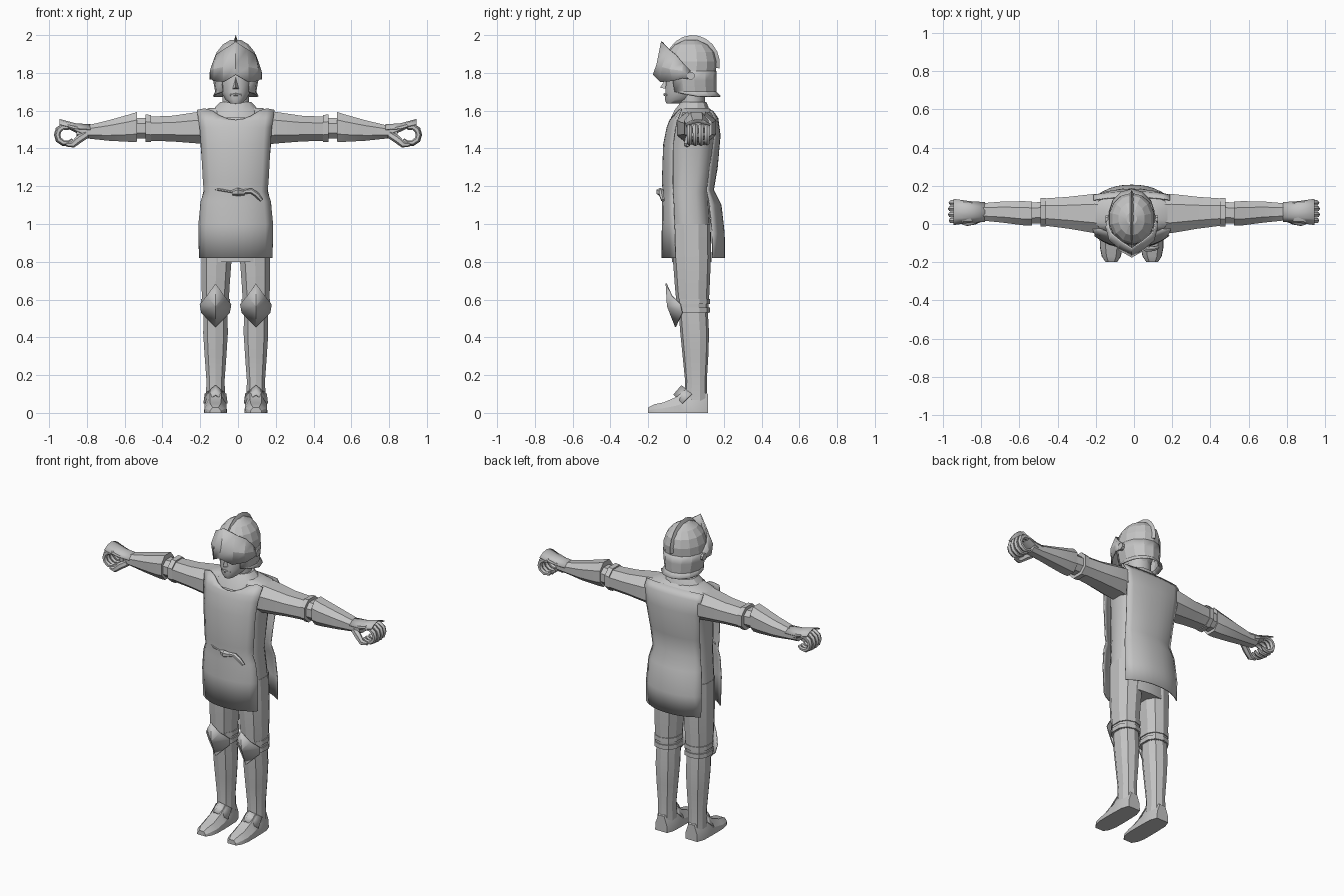
import bpy, bmesh, math
from mathutils import Vector

CX = -0.012  # body centre line
steel = bpy.data.materials.new("steel_grey")
steel.diffuse_color = (0.55, 0.55, 0.55, 1)


def make(name, verts, faces, thick=0, smooth=25):
    me = bpy.data.meshes.new(name)
    me.from_pydata([tuple(v) for v in verts], [], faces)
    bm = bmesh.new()
    bm.from_mesh(me)
    bmesh.ops.recalc_face_normals(bm, faces=bm.faces)
    bm.to_mesh(me)
    bm.free()
    me.materials.append(steel)
    ob = bpy.data.objects.new(name, me)
    bpy.context.collection.objects.link(ob)
    if thick:
        mod = ob.modifiers.new("thickness", 'SOLIDIFY')
        mod.thickness = thick
        mod.offset = 0
    bpy.ops.object.select_all(action='DESELECT')
    ob.select_set(True)
    bpy.context.view_layer.objects.active = ob
    bpy.ops.object.shade_smooth_by_angle(angle=math.radians(smooth))
    return ob


def loft(name, rings, closed=True, thick=0, smooth=25):
    n = len(rings[0])
    faces = []
    for r in range(len(rings) - 1):
        for i in range(n if closed else n - 1):
            j = (i + 1) % n
            faces.append((r*n + i, r*n + j, (r+1)*n + j, (r+1)*n + i))
    if closed and not thick:
        faces += [tuple(range(n)), tuple(range((len(rings)-1)*n, len(rings)*n))]
    return make(name, [p for r in rings for p in r], faces, thick, smooth)


def circle(n, p=1.0, turn=0.5):
    out = []
    for i in range(n):
        a = 2*math.pi*(i + turn)/n
        c, s = math.cos(a), math.sin(a)
        out.append((math.copysign(abs(c)**p, c), math.copysign(abs(s)**p, s)))
    return out


def level(x, hw, y0, y1, z, n=10, p=0.85):
    """horizontal ring between y0 and y1"""
    return [(x + hw*c, (y0+y1)/2 + (y1-y0)/2*s, z) for c, s in circle(n, p)]


def upright(x, y0, y1, z0, z1, n=8, p=0.85):
    """ring across an arm"""
    return [(x, (y0+y1)/2 + (y1-y0)/2*c, (z0+z1)/2 + (z1-z0)/2*s) for c, s in circle(n, p)]


def tube(name, pts, radii, n=6):
    pts = [Vector(p) for p in pts]
    rings = []
    for i, p in enumerate(pts):
        d = (pts[min(i+1, len(pts)-1)] - pts[max(i-1, 0)]).normalized()
        u = Vector((0, 1, 0))
        v = d.cross(u).normalized()
        rings.append([p + radii[i]*(c*u + s*v) for c, s in circle(n)])
    return loft(name, rings, smooth=50)


# torso and neck
loft("torso", [level(CX, hw, a, b, z, 14, 0.7) for z, hw, a, b in (
    (0.80, .165, -.075, .135), (1.0, .18, -.08, .13), (1.17, .163, -.09, .12),
    (1.4, .175, -.09, .15), (1.53, .195, -.07, .16), (1.59, .205, -.045, .15),
    (1.615, .14, -.025, .12))], smooth=35)
loft("collar", [level(CX, hw, a, b, z, 12, 0.9) for z, hw, a, b in (
    (1.56, .135, -.085, .14), (1.60, .13, -.065, .13), (1.645, .085, -.03, .11))])
loft("neck", [level(CX, .075, -.035, .10, z, 10, 1) for z in (1.6, 1.74)], smooth=40)

# tabard sheets: z, half width, middle y, edge y
FRONT = ((.82, .193, -.127, -.055), (1.0, .196, -.125, -.06), (1.12, .184, -.124, -.065),
         (1.17, .167, -.12, -.068), (1.22, .172, -.125, -.07), (1.42, .183, -.118, -.068),
         (1.51, .19, -.10, -.055), (1.545, .196, -.087, -.047))
BACK = ((.82, .193, .203, .14), (.95, .196, .202, .138), (1.1, .187, .185, .125),
        (1.18, .168, .145, .11), (1.3, .175, .165, .125), (1.47, .19, .18, .15),
        (1.56, .2, .168, .15), (1.6, .2, .14, .125))
COLS = [i/5 for i in range(-5, 6)]


def sheet(name, rows, neckline):
    grid = [[(CX + hw*t, m + (e-m)*abs(t)**2.4, z) for t in COLS] for z, hw, m, e in rows]
    if neckline:  # raise the shoulder corners around the neck dip
        grid.append([(CX + .205*t, -.085 + .06*min(1, abs(t)*1.4)**2,
                      1.55 + .065*min(1, abs(t)*1.45)**2 - .012*max(0, abs(t)-.7)/.3)
                     for t in COLS])
    loft(name, grid, closed=False, thick=.006, smooth=40)


sheet("tabard_front", FRONT, True)
sheet("tabard_back", BACK, False)

# belt knot and hanging ends
tube("belt_knot", [(-.03, -.125, 1.165), (0, -.137, 1.17), (.035, -.125, 1.165)], [.014, .022, .014])
tube("belt_end", [(.02, -.128, 1.17), (.07, -.132, 1.175), (.10, -.13, 1.155), (.125, -.122, 1.125)],
     [.012, .014, .014, .01])
tube("belt_band", [(-.15, -.085, 1.19), (-.09, -.118, 1.18), (-.03, -.123, 1.17)], [.006]*3)

# head
loft("head", [level(CX, hw, a, b, z, 12, 1) for z, hw, a, b in (
    (1.637, .03, -.105, -.03), (1.66, .058, -.115, .05), (1.70, .08, -.112, .10),
    (1.76, .09, -.11, .12), (1.84, .09, -.10, .13))], smooth=50)
make("nose", [(CX, -.105, 1.775), (CX-.018, -.105, 1.715), (CX+.018, -.105, 1.715), (CX, -.137, 1.722)],
     [(0, 1, 3), (0, 3, 2), (1, 2, 3)])
tube("mouth", [(CX-.03, -.10, 1.683), (CX, -.113, 1.685), (CX+.03, -.10, 1.683)], [.005, .008, .005])

# helmet dome, open at the face
loft("helmet_dome", [level(CX, hw, a, b, z, 14, 1) for z, hw, a, b in (
    (1.80, .122, -.105, .158), (1.86, .12, -.108, .163), (1.91, .103, -.095, .15),
    (1.95, .07, -.06, .115), (1.975, .028, -.005, .06))], smooth=12)
arc = [math.radians(a) for a in range(-50, 231, 28)]
arc = [a for a in arc]
loft("helmet_neck_guard", [[(CX + hw*math.cos(a), cy + ry*math.sin(a),
                             z + dz*max(0, -math.sin(a))) for a in arc] for z, hw, cy, ry, dz in (
    (1.675, .118, .05, .132, .03), (1.70, .106, .035, .122, 0), (1.76, .116, .03, .128, 0),
    (1.81, .122, .027, .131, 0))], closed=False, thick=.008, smooth=15)

# helmet crest along the middle
rim, root = [], []
for i in range(11):
    a = math.radians(-8 + 170*i/10)
    rim.append((.035 + .145*math.cos(a), 1.845 + .155*math.sin(a)))
    root.append((.03 + .12*math.cos(a), 1.845 + .11*math.sin(a)))
loft("helmet_crest", [[(CX-.016, *q), (CX, *p), (CX+.016, *q)] for p, q in zip(rim, root)], smooth=15)

# pointed visor: side, then lower, ridge and upper points as (y, z)
VISOR = ((0, -.172, 1.79, -.152, 1.845, -.128, 1.965),
         (.065, -.135, 1.752, -.125, 1.83, -.09, 1.925),
         (.115, -.07, 1.757, -.085, 1.82, -.052, 1.895),
         (.133, -.02, 1.772, -.02, 1.81, -.015, 1.85),
         (.128, .025, 1.765, .032, 1.785, .022, 1.81))
cols = [(-1, v) for v in VISOR[:0:-1]] + [(1, v) for v in VISOR]
loft("visor", [[(CX + s*v[0]*(1 - .1*(k == 2)), v[1+2*k], v[2+2*k]) for k in range(3)]
               for s, v in cols], closed=False, thick=.008, smooth=12)

for s, side in ((-1, "right"), (1, "left")):
    # visor hinge
    loft(side + "_visor_hinge", [[(CX + s*x, .025 + .022*c, 1.785 + .022*d) for c, d in circle(8)]
                                 for x in (.11, .138)])

    # arm plates
    def arm(name, rows, smooth=25):
        loft(side + name, [upright(s*r[0] - .005, *r[1:]) for r in rows], smooth=smooth)

    arm("_upper_arm", ((.13, -.05, .155, 1.41, 1.605), (.2, -.055, .165, 1.42, 1.60),
                       (.34, -.03, .148, 1.432, 1.578), (.475, -.012, .138, 1.437, 1.572)))
    arm("_arm_cuff", ((.455, -.017, .142, 1.43, 1.582), (.485, -.017, .142, 1.43, 1.585)))
    arm("_elbow", ((.45, .0, .12, 1.45, 1.565), (.57, .0, .115, 1.45, 1.565)))
    arm("_gauntlet", ((.53, -.012, .122, 1.43, 1.598), (.57, -.012, .124, 1.43, 1.585),
                      (.68, .003, .122, 1.437, 1.553), (.79, .015, .112, 1.45, 1.525),
                      (.85, .018, .11, 1.455, 1.525)))
    # flared plate over the back of the hand
    loft(side + "_hand_plate", [[(s*x, .063 + w*t, z - .025*t*t) for t in (-1, -.5, 0, .5, 1)]
                                for x, w, z in ((.78, .05, 1.525), (.86, .055, 1.53), (.945, .067, 1.553))],
         closed=False, thick=.006)
    arm("_palm", ((.82, .012, .115, 1.465, 1.522), (.90, .008, .12, 1.505, 1.535)))

    # curled fingers and thumb
    for k in range(4):
        y = .018 + .031*k
        size = .063 - .004*abs(k - 1.5)
        pts = [(s*(.912 + (size-.013)*math.cos(a)), y, 1.472 + (size-.013)*math.sin(a))
               for a in (math.radians(d) for d in (110, 70, 35, 0, -35, -75, -115, -145))]
        tube(f"{side}_finger_{k+1}", pts, [.015, .015, .016, .015, .015, .014, .012, .008])
    tube(side + "_thumb", [(s*.80, .03, 1.475), (s*.84, .015, 1.45), (s*.875, .005, 1.42),
                           (s*.91, .01, 1.42)], [.02, .021, .017, .01])

    # leg
    lx = CX + s*.107
    loft(side + "_thigh", [level(lx - s*d, hw, a, b, z) for z, d, hw, a, b in (
        (1.0, .01, .085, -.075, .13), (.82, .005, .084, -.07, .132), (.66, 0, .077, -.058, .125),
        (.53, 0, .07, -.045, .118))])
    loft(side + "_shin_plate", [level(lx, hw, a, b, z) for z, hw, a, b in (
        (.55, .066, -.04, .115), (.42, .068, -.03, .122), (.30, .06, -.018, .118),
        (.17, .05, -.005, .11), (.06, .054, -.01, .113))])
    for z in (.545, .59):
        loft(side + "_knee_strap", [level(lx, .079, -.05, .126, z + h) for h in (-.014, .014)])

    # pointed knee guard with a middle ridge
    knee = [(0, -.105, .685), (0, -.098, .565), (0, -.055, .455), (-.082, -.03, .575), (.082, -.03, .575),
            (-.074, -.02, .53), (.074, -.02, .53), (-.045, -.075, .62), (.045, -.075, .62)]
    make(side + "_knee_guard", [(lx + x, y, z) for x, y, z in knee],
         [(0, 7, 1), (0, 1, 8), (7, 3, 1), (8, 1, 4), (3, 5, 1), (4, 1, 6), (5, 2, 1), (6, 1, 2)],
         thick=.006, smooth=10)

    # shoe with ankle plate: y, half width, height
    loft(side + "_shoe", [[(lx + hw*u, y, h*v) for u, v in
                           ((-1, 0), (1, 0), (.95, .45), (.5, 1), (-.5, 1), (-.95, .45))]
                          for y, hw, h in ((.116, .042, .10), (.07, .058, .13), (.0, .06, .125),
                                           (-.05, .061, .085), (-.12, .06, .055), (-.17, .05, .045),
                                           (-.2, .03, .028))])
    make(side + "_ankle_plate", [(lx + x, y, z) for x, y, z in (
        (0, -.022, .145), (-.055, .03, .10), (.055, .03, .10), (0, -.065, .095), (-.062, -.02, .05),
        (.062, -.02, .05))], [(0, 1, 4, 3), (0, 3, 5, 2)], thick=.006)
